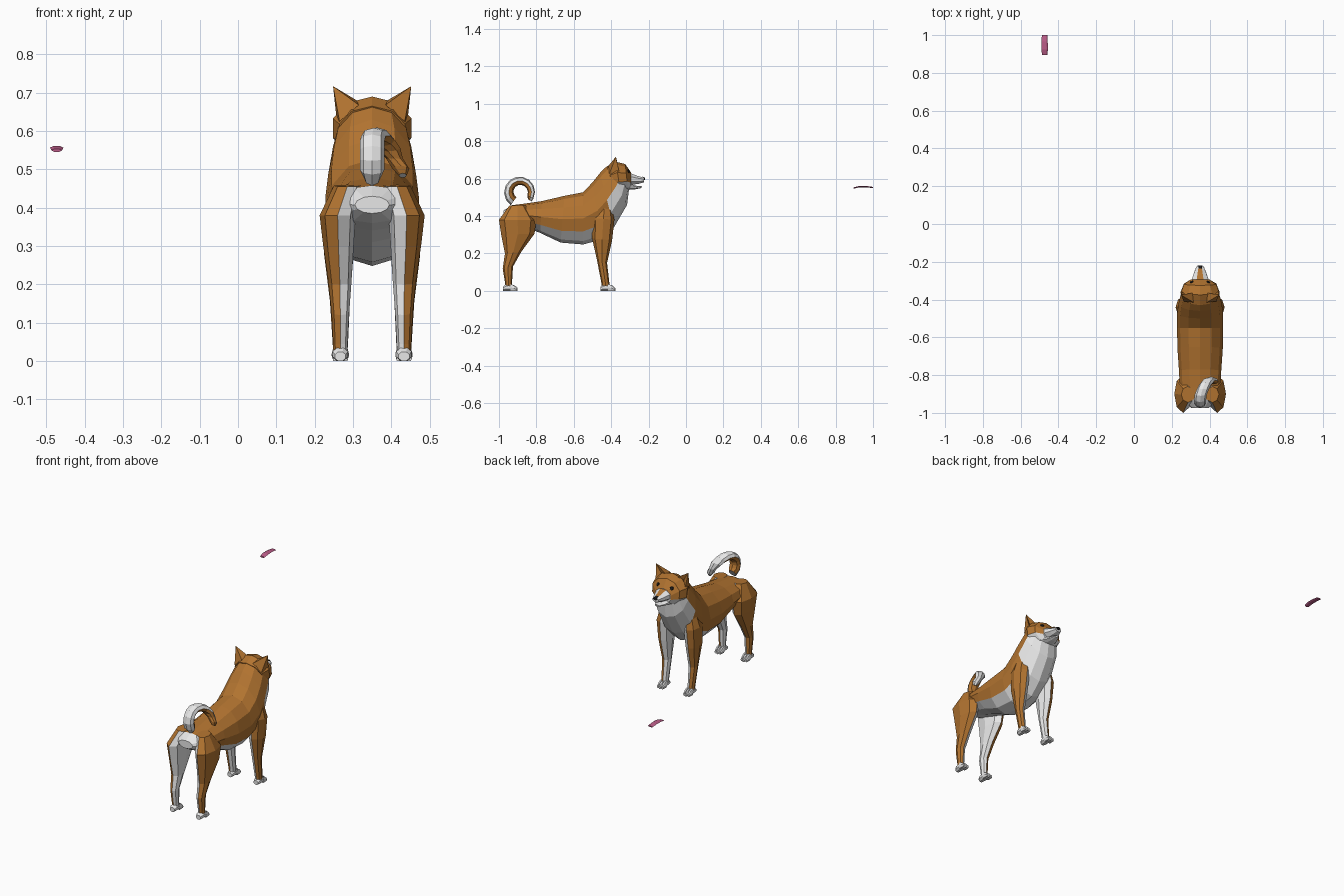
import bpy, bmesh, math
from mathutils import Vector

CX = 0.35  # the dog stands off-centre


def material(name, rgb):
    m = bpy.data.materials.new(name)
    m.diffuse_color = (*rgb, 1)
    return m


ORANGE = material("orange_fur", (0.45, 0.175, 0.03))
WHITE = material("white_fur", (0.8, 0.8, 0.8))
BLACK = material("black", (0.012, 0.012, 0.012))
PINK = material("pink", (0.5, 0.11, 0.25))


def make(name, bm, mats):
    bmesh.ops.recalc_face_normals(bm, faces=bm.faces[:])
    me = bpy.data.meshes.new(name)
    bm.to_mesh(me)
    bm.free()
    for m in mats:
        me.materials.append(m)
    ob = bpy.data.objects.new(name, me)
    bpy.context.collection.objects.link(ob)
    return ob


def loft(name, rings, n=8, mats=(ORANGE, WHITE), rule=None, half=False, cx=CX, caps=(0, 0)):
    """Rings are (y1, z1, y2, z2, x_centre, half_width): ellipses from point 1 to point 2."""
    bm = bmesh.new()
    grow = 1 / math.cos(math.pi / n) if half else 1
    rows = []
    for y1, z1, y2, z2, xc, hw in rings:
        row = []
        for k in range(n):
            a = 2 * math.pi * (k + (0.5 if half else 0)) / n
            c, s = math.cos(a) * grow, math.sin(a) * grow
            row.append(bm.verts.new((cx + xc + s * hw,
                                     (y1 + y2) / 2 + c * (y1 - y2) / 2,
                                     (z1 + z2) / 2 + c * (z1 - z2) / 2)))
        rows.append(row)
    for i in range(len(rows) - 1):
        for k in range(n):
            j = (k + 1) % n
            f = bm.faces.new((rows[i][k], rows[i][j], rows[i + 1][j], rows[i + 1][k]))
            if rule:
                f.material_index = int(rule(i, (k + (1 if half else 0.5)) * 360 / n))
    for row, idx in zip((rows[0], rows[-1]), caps):
        bm.faces.new(row).material_index = idx
    return make(name, bm, mats)


def under(a, limit):
    """True on the lower side of a ring, beyond the limit angle from its top."""
    return limit < a < 360 - limit


# torso and neck: white belly, chest and rump
loft("torso", [
    (-0.975, 0.43, -0.975, 0.385, 0, 0.045),
    (-0.93, 0.458, -0.93, 0.36, 0, 0.095),
    (-0.86, 0.467, -0.86, 0.34, 0, 0.108),
    (-0.77, 0.48, -0.78, 0.31, 0, 0.112),
    (-0.65, 0.508, -0.67, 0.258, 0, 0.12),
    (-0.55, 0.527, -0.55, 0.248, 0, 0.122),
    (-0.50, 0.58, -0.45, 0.275, 0, 0.122),
    (-0.46, 0.63, -0.385, 0.34, 0, 0.115),
    (-0.43, 0.66, -0.315, 0.46, 0, 0.102),
    (-0.395, 0.675, -0.305, 0.54, 0, 0.088)],
    n=12, caps=(1, 1),
    rule=lambda i, a: i == 0 or under(a, 90 if i >= 7 else 120))

# head: orange crown, white cheeks
head = loft("head", [
    (-0.425, 0.665, -0.375, 0.53, 0, 0.09),
    (-0.375, 0.69, -0.35, 0.525, 0, 0.108),
    (-0.325, 0.678, -0.31, 0.535, 0, 0.09),
    (-0.293, 0.632, -0.293, 0.55, 0, 0.05)],
    n=10, caps=(0, 1), rule=lambda i, a: under(a, 120 if i == 0 else 100))

# muzzle and open lower jaw
loft("muzzle", [
    (-0.31, 0.634, -0.31, 0.565, 0, 0.05),
    (-0.26, 0.615, -0.255, 0.572, 0, 0.032),
    (-0.224, 0.605, -0.224, 0.58, 0, 0.019)],
    half=True, caps=(1, 1), rule=lambda i, a: not (a < 30 or a > 330))
loft("lower_jaw", [
    (-0.31, 0.575, -0.31, 0.54, 0, 0.042),
    (-0.265, 0.562, -0.27, 0.543, 0, 0.026),
    (-0.236, 0.56, -0.238, 0.55, 0, 0.014)],
    half=True, caps=(1, 1), rule=lambda i, a: True)
loft("nose", [
    (-0.236, 0.611, -0.236, 0.592, 0, 0.013),
    (-0.219, 0.606, -0.219, 0.592, 0, 0.011)], n=6, mats=(BLACK,), half=True)

for s, side in ((1, "right"), (-1, "left")):
    # pointed ear with a hollow front
    bm = bmesh.new()
    pts = [(0.102, -0.375, 0.717), (0.04, -0.365, 0.68), (0.092, -0.355, 0.625),
           (0.085, -0.41, 0.625), (0.035, -0.415, 0.668), (0.072, -0.378, 0.668)]
    v = [bm.verts.new((CX + s * x, y, z)) for x, y, z in pts]
    for idx in ((0, 1, 5), (0, 5, 2), (0, 2, 3), (0, 3, 4), (0, 4, 1), (1, 4, 3, 2, 5)):
        bm.faces.new([v[k] for k in idx])
    make("ear_" + side, bm, (ORANGE,))

    # eye plate laid on the face
    hit, p, nrm, _ = head.closest_point_on_mesh(Vector((CX + s * 0.05, -0.295, 0.645)))
    bm = bmesh.new()
    bmesh.ops.create_cone(bm, cap_ends=True, segments=6, radius1=0.012, radius2=0.009, depth=0.006)
    eye = make("eye_" + side, bm, (BLACK,))
    eye.location = p
    eye.rotation_euler = nrm.to_track_quat('Z', 'Y').to_euler()

    # legs: orange outside, white inside
    def inner(i, a, s=s):
        return s * math.sin(math.radians(a)) < 0

    legs = {
        "front": [(-0.40, 0.47, -0.47, 0.47, 0.07, 0.035),
                  (-0.383, 0.38, -0.50, 0.39, 0.085, 0.045),
                  (-0.395, 0.27, -0.502, 0.28, 0.087, 0.038),
                  (-0.422, 0.15, -0.475, 0.16, 0.084, 0.026),
                  (-0.41, 0.045, -0.453, 0.045, 0.083, 0.02),
                  (-0.405, 0.015, -0.45, 0.015, 0.083, 0.018)],
        "hind": [(-0.86, 0.46, -0.945, 0.455, 0.065, 0.035),
                 (-0.80, 0.38, -1.0, 0.38, 0.09, 0.047),
                 (-0.81, 0.305, -0.988, 0.30, 0.088, 0.04),
                 (-0.88, 0.21, -0.968, 0.20, 0.084, 0.03),
                 (-0.925, 0.13, -0.98, 0.12, 0.083, 0.023),
                 (-0.93, 0.045, -0.968, 0.045, 0.083, 0.019),
                 (-0.93, 0.015, -0.965, 0.015, 0.083, 0.018)]}
    for kind, rings in legs.items():
        loft(f"{kind}_leg_{side}", [(a, b, c, d, s * x, w) for a, b, c, d, x, w in rings],
             rule=inner)
        # white paw with three toes
        y0 = -0.456 if kind == "front" else -0.978
        x0 = s * 0.083
        loft(f"{kind}_paw_{side}", [
            (y0, 0.024, y0, 0, x0, 0.014),
            (y0 + 0.015, 0.035, y0 + 0.015, 0, x0, 0.02),
            (y0 + 0.05, 0.035, y0 + 0.05, 0, x0, 0.021)],
            half=True, mats=(WHITE,))
        for t in (-1, 0, 1):
            x, e = x0 + t * 0.014, y0 + (0.078 if t == 0 else 0.073)
            loft(f"{kind}_toe_{side}_{t + 2}", [
                (y0 + 0.04, 0.036, y0 + 0.04, 0, x, 0.0075),
                (e - 0.014, 0.028, e - 0.014, 0, x, 0.0075),
                (e, 0.015, e, 0, x, 0.005)], n=6, half=True, mats=(WHITE,))

# curled tail: white outside, orange inside, tip falling to the right
tail = []
for i in range(11):
    t = i / 10
    a = math.radians(235 - 260 * t)
    ro = 0.086 - 0.006 * t
    ri = 0.032 + 0.012 * t
    x = 0.075 * max(0, (t - 0.45) / 0.55) ** 1.3
    w = 0.032 if 0 < i < 9 else 0.022
    tail.append((-0.888 + ro * math.cos(a), 0.528 + ro * math.sin(a),
                 -0.888 + ri * math.cos(a), 0.528 + ri * math.sin(a), x, w))
tail.append((-0.825, 0.478, -0.845, 0.49, 0.08, 0.01))
loft("tail", tail, caps=(1, 1), rule=lambda i, a: not under(a, 110))

# loose tongue, arched and thin
loft("tongue", [
    (0.895, 0.553, 0.895, 0.546, 0, 0.012),
    (0.925, 0.561, 0.925, 0.553, 0, 0.015),
    (0.965, 0.561, 0.965, 0.553, 0, 0.014),
    (1.0, 0.556, 1.0, 0.55, 0, 0.013)],
    n=6, half=True, mats=(PINK,), cx=-0.473)
